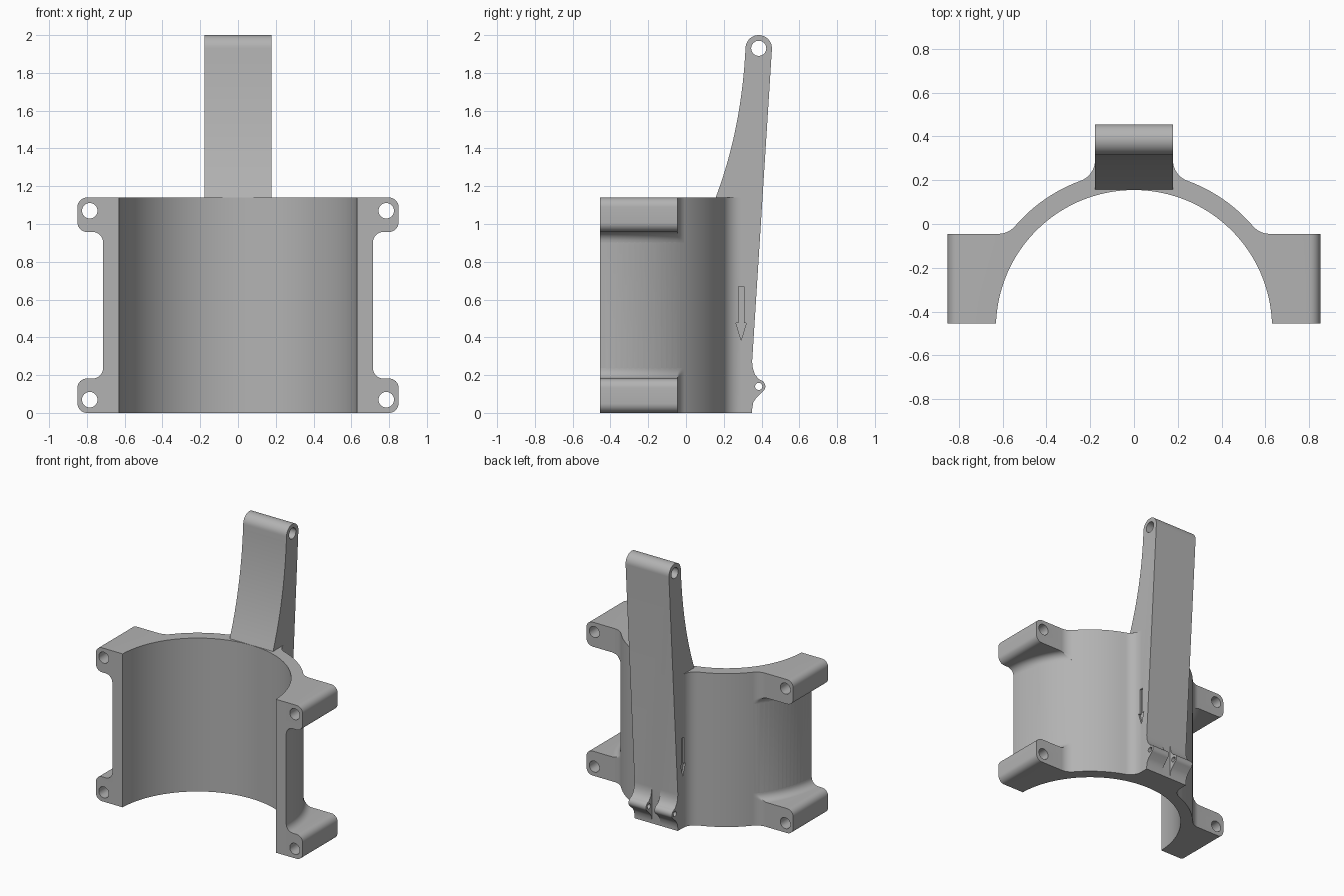
import bpy, bmesh, math

cube = bpy.data.objects.get("Cube")
if cube:
    bpy.data.objects.remove(cube, do_unlink=True)

CY = -0.475            # centre of the half-round shell
R_IN, R_OUT = 0.63, 0.715
FRONT, H = -0.455, 1.14
HALF = 0.178           # half width of the upright arm

grey = bpy.data.materials.new("plain grey")
grey.use_nodes = True
COLOUR = (0.45, 0.45, 0.45, 1)
grey.diffuse_color = COLOUR
grey.node_tree.nodes["Principled BSDF"].inputs["Base Color"].default_value = COLOUR


def arc(cx, cy, r, a0, a1, n):
    """Points on an arc, angles in radians."""
    return [(cx + r * math.cos(a0 + (a1 - a0) * i / n),
             cy + r * math.sin(a0 + (a1 - a0) * i / n)) for i in range(n + 1)]


def loft(name, rings):
    """Closed solid through a list of equal-length rings."""
    bm = bmesh.new()
    rows = [[bm.verts.new(p) for p in ring] for ring in rings]
    n = len(rows[0])
    for a, b in zip(rows, rows[1:]):
        for i in range(n):
            j = (i + 1) % n
            bm.faces.new((a[i], a[j], b[j], b[i]))
    bm.faces.new(rows[0])
    bm.faces.new(rows[-1])
    bmesh.ops.remove_doubles(bm, verts=bm.verts, dist=1e-5)
    bmesh.ops.recalc_face_normals(bm, faces=bm.faces)
    me = bpy.data.meshes.new(name)
    bm.to_mesh(me)
    bm.free()
    me.materials.append(grey)
    ob = bpy.data.objects.new(name, me)
    bpy.context.collection.objects.link(ob)
    return ob


def prism_z(name, pts, z0, z1):
    return loft(name, [[(x, y, z) for x, y in pts] for z in (z0, z1)])


def prism_x(name, pts, x0, x1):
    return loft(name, [[(x, y, z) for y, z in pts] for x in (x0, x1)])


def prism_y(name, pts, y0, y1):
    return loft(name, [[(x, y, z) for x, z in pts] for y in (y0, y1)])


def circle(cx, cy, r, n=32):
    return arc(cx, cy, r, 0, math.tau, n)[:-1]


def combine(target, tool, operation):
    mod = target.modifiers.new(operation, "BOOLEAN")
    mod.operation, mod.solver, mod.object = operation, "EXACT", tool
    deps = bpy.context.evaluated_depsgraph_get()
    target.data = bpy.data.meshes.new_from_object(target.evaluated_get(deps))
    target.modifiers.clear()
    bpy.data.objects.remove(tool, do_unlink=True)


# Half-round shell, with fillets running up to the arm
rf = 0.1
fx = HALF + rf
fy = CY + math.sqrt((R_OUT + rf) ** 2 - fx ** 2)
theta = math.atan2(fy - CY, fx)
start_out = math.asin((FRONT - CY) / R_OUT)
start_in = math.asin((FRONT - CY) / R_IN)
half = arc(0, CY, R_OUT, start_out, theta, 28) + arc(fx, fy, rf, theta - math.pi, -math.pi, 10)[1:]
outer = half + [(-x, y) for x, y in reversed(half)]
inner = arc(0, CY, R_IN, math.pi - start_in, start_in, 72)
bracket = prism_z("bracket", outer + inner, 0, H)

# Upright arm: curved front, rounded tip, straight leaning back
p0, p1, p2 = (0.157, H), (0.294, 1.5), (0.315, 1.93)
front_curve = [tuple((1 - t) ** 2 * a + 2 * t * (1 - t) * b + t * t * c for a, b, c in zip(p0, p1, p2))
               for t in (i / 20 for i in range(21))]
arm = [(0.2, 0), (0.2, H - 0.03), (0.157, H - 0.02)] + front_curve
arm += arc(0.385, 1.93, 0.07, math.pi, -0.05, 20)[1:] + [(0.35, 0.27), (0.35, 0)]
combine(bracket, prism_x("arm", arm, -HALF, HALF), "UNION")

# Pair of small hinge lugs low on the back
lug = [(0.33, 0.27), (0.35, 0.27), (0.354, 0.235), (0.364, 0.205), (0.385, 0.178)]
lug += arc(0.385, 0.14, 0.035, 1.2, -0.9, 12) + [(0.372, 0.08), (0.356, 0.055), (0.35, 0.02), (0.33, 0.02)]
for side in (-1, 1):
    combine(bracket, prism_x("lug", lug, side * 0.035, side * HALF), "UNION")

# Ear plan: outer flange with a fillet back into the shell
ef, ex, top = 0.102, 0.62, -0.045
phi = math.atan2(top + ef - CY, ex)
plan = arc(0, CY, 0.67, 0.03, phi, 6)
plan += arc(ex, top + ef, ef, phi - math.pi, -math.pi / 2, 8)
plan += [(0.85, top + (FRONT - top) * i / 14) for i in range(15)]

# Ear layers (height, x limit, radius limit): rounded edges, then a fillet
EAR, ROUND, FIL = 0.182, 0.05, 0.055
layers = [(ROUND - ROUND * math.cos(a), 0.85 - ROUND + ROUND * math.sin(a), 9)
          for a in (math.pi / 2 * i / 8 for i in range(9))]
layers += [(EAR - z, x, r) for z, x, r in reversed(layers)]
layers += [(EAR + FIL - FIL * math.cos(a), 0.85, R_OUT + FIL - FIL * math.sin(a))
           for a in (math.pi / 2 * i / 8 for i in range(9))]
layers.append((EAR + FIL + 0.004, 0.85, R_OUT - 0.004))


def ear_ring(z, x_max, r_max, side, upper):
    return [(side * min(x, x_max, math.sqrt(r_max ** 2 - (y - CY) ** 2)), y, H - z if upper else z)
            for x, y in plan]


for side in (-1, 1):
    for upper in (False, True):
        combine(bracket, loft("ear", [ear_ring(*l, side, upper) for l in layers]), "UNION")

# Bolt holes through the ears
for x in (-0.785, 0.785):
    for z in (0.07, H - 0.07):
        combine(bracket, prism_y("bolt_hole", circle(x, z, 0.041), -0.6, 0.1), "DIFFERENCE")

# Pin holes through the arm tip and the lugs
for y, z, r in ((0.385, 1.93, 0.04), (0.385, 0.14, 0.019)):
    combine(bracket, prism_x("pin_hole", circle(y, z, r), -0.3, 0.3), "DIFFERENCE")

# Shallow arrow cut into each side of the arm
half_arrow = [(0.0, 0.385), (0.027, 0.475), (0.014, 0.475), (0.014, 0.67)]
arrow = [(0.292 + y, z) for y, z in half_arrow] + [(0.292 - y, z) for y, z in reversed(half_arrow[1:])]
for side in (-1, 1):
    combine(bracket, prism_x("arrow", arrow, side * (HALF - 0.012), side * (HALF + 0.03)), "DIFFERENCE")

bpy.ops.object.select_all(action="DESELECT")
bracket.select_set(True)
bpy.context.view_layer.objects.active = bracket
bpy.ops.object.shade_smooth_by_angle(angle=math.radians(30))
